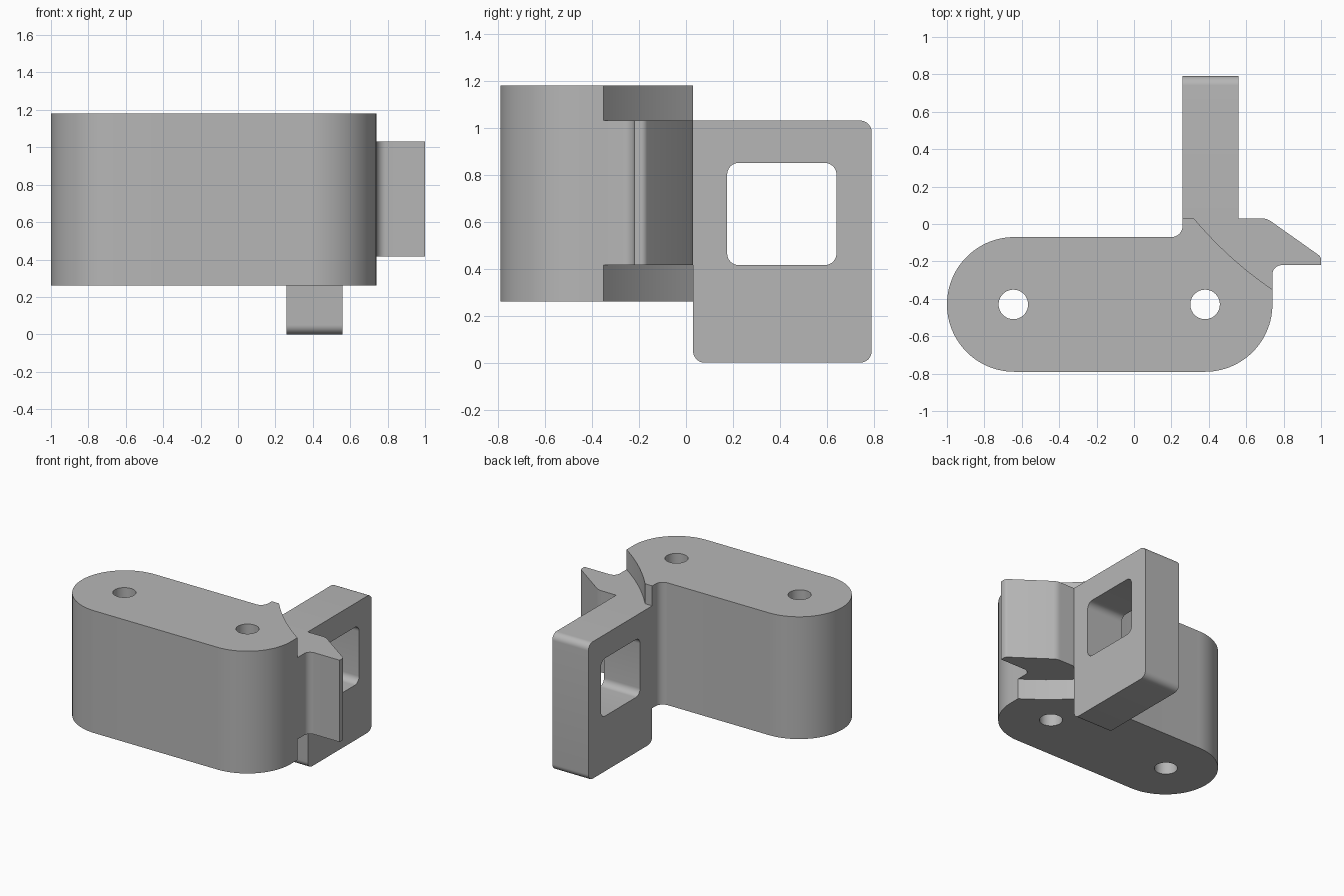
import bpy
import bmesh
import math
from mathutils import Vector

cube = bpy.data.objects.get("Cube")
if cube:
    bpy.data.objects.remove(cube, do_unlink=True)

grey = bpy.data.materials.new("plain grey")
grey.use_nodes = True
grey.diffuse_color = (0.47, 0.47, 0.47, 1)
grey.node_tree.nodes["Principled BSDF"].inputs["Base Color"].default_value = (0.47, 0.47, 0.47, 1)


def rounded(corners):
    """Turn (x, y, radius) corners into an outline with filleted corners."""
    out = []
    for i, (x, y, r) in enumerate(corners):
        p = Vector((x, y))
        if r == 0:
            out.append(p)
            continue
        a = (Vector(corners[i - 1][:2]) - p).normalized()
        b = (Vector(corners[(i + 1) % len(corners)][:2]) - p).normalized()
        half = a.angle(b) / 2
        centre = p + (a + b).normalized() * (r / math.sin(half))
        start = p + a * (r / math.tan(half)) - centre
        end = p + b * (r / math.tan(half)) - centre
        sweep = start.angle_signed(end)
        steps = max(4, round(abs(sweep) * (16 if r > 0.2 else 6)))
        for k in range(steps + 1):
            t = -sweep * k / steps
            c, s = math.cos(t), math.sin(t)
            out.append(centre + Vector((start.x * c - start.y * s, start.x * s + start.y * c)))
    clean = []
    for p in out:
        if not clean or (p - clean[-1]).length > 1e-4:
            clean.append(p)
    if (clean[0] - clean[-1]).length < 1e-4:
        clean.pop()
    return clean


def solid(name, outline, lo, hi, axis="z"):
    """Extrude an outline between lo and hi along z or x."""
    bm = bmesh.new()

    def place(p, h):
        return (p.x, p.y, h) if axis == "z" else (h, p.x, p.y)

    face = bm.faces.new([bm.verts.new(place(p, lo)) for p in outline])
    moved = bmesh.ops.extrude_face_region(bm, geom=[face])["geom"]
    offset = (0, 0, hi - lo) if axis == "z" else (hi - lo, 0, 0)
    bmesh.ops.translate(bm, vec=offset, verts=[v for v in moved if isinstance(v, bmesh.types.BMVert)])
    bmesh.ops.recalc_face_normals(bm, faces=bm.faces)
    mesh = bpy.data.meshes.new(name)
    bm.to_mesh(mesh)
    bm.free()
    mesh.materials.append(grey)
    obj = bpy.data.objects.new(name, mesh)
    bpy.context.collection.objects.link(obj)
    return obj


def combine(target, tool, operation):
    """Apply a boolean and discard the tool object."""
    tool.hide_render = True
    mod = target.modifiers.new("join", "BOOLEAN")
    mod.operation = operation
    mod.solver = "EXACT"
    mod.object = tool
    bpy.context.view_layer.objects.active = target
    bpy.ops.object.modifier_apply(modifier=mod.name)
    bpy.data.objects.remove(tool, do_unlink=True)


# Rounded body block, with a shallow concave cut at its back right corner
a, ctrl, b = Vector((0.74, -0.35)), Vector((0.505, -0.19)), Vector((0.32, 0.03))
concave = []
for k in range(13):
    t = k / 12
    p = a * (1 - t) ** 2 + ctrl * 2 * t * (1 - t) + b * t * t
    concave.append((p.x, p.y, 0))
body = solid("latch_body", rounded(
    [(-1, -0.07, 0.36), (-1, -0.79, 0.36), (0.74, -0.79, 0.36)] + concave
    + [(0.26, 0.03, 0), (0.26, -0.07, 0.06)]), 0.26, 1.18)

# Hooked catch at mid height
hook = solid("hook", rounded([
    (0.6, -0.35, 0), (0.74, -0.35, 0), (0.74, -0.22, 0.05), (1, -0.22, 0),
    (1, -0.175, 0.03), (0.71, 0.03, 0.08), (0.3, 0.03, 0), (0.3, -0.1, 0)]), 0.415, 1.03)
combine(body, hook, "UNION")

# Upright plate at the back with a rounded window
plate = solid("plate", rounded([
    (0.03, 0, 0.05), (0.79, 0, 0.05), (0.79, 1.03, 0.05), (0.03, 1.03, 0)]), 0.26, 0.56, "x")
window = solid("window_cutter", rounded([
    (0.175, 0.415, 0.05), (0.64, 0.415, 0.05), (0.64, 0.85, 0.05), (0.175, 0.85, 0.05)]),
    0.1, 0.7, "x")
combine(plate, window, "DIFFERENCE")
combine(body, plate, "UNION")

# Two bolt holes through the body
for x in (-0.645, 0.38):
    ring = [Vector((x + 0.079 * math.cos(k * math.tau / 40),
                    -0.43 + 0.079 * math.sin(k * math.tau / 40))) for k in range(40)]
    combine(body, solid("hole_cutter", ring, 0.1, 1.4), "DIFFERENCE")

bpy.ops.object.select_all(action="DESELECT")
body.select_set(True)
bpy.context.view_layer.objects.active = body
bpy.ops.object.shade_smooth_by_angle(angle=math.radians(25))
